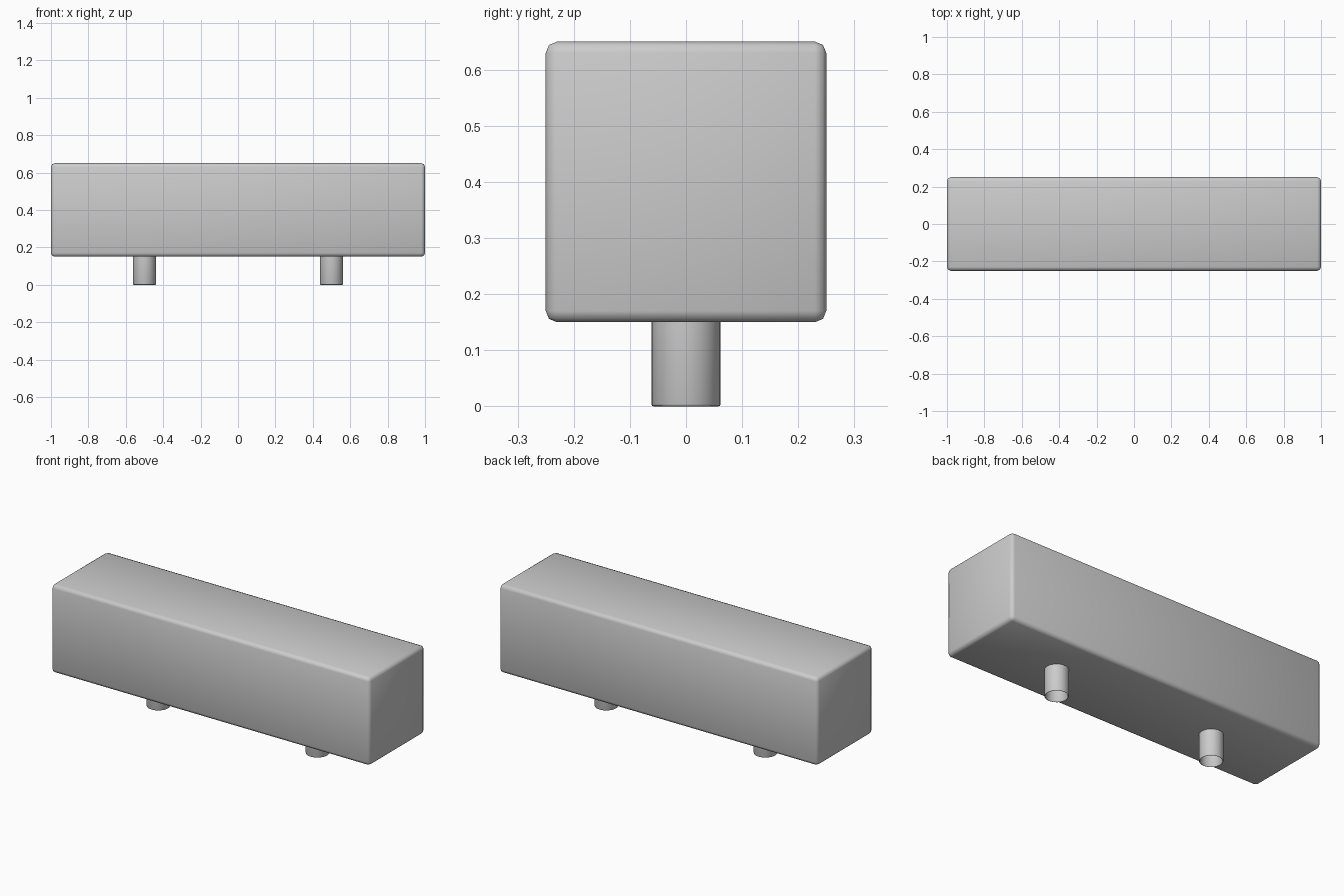
import bpy, bmesh, math

if "Cube" in bpy.data.objects:
    bpy.data.objects.remove(bpy.data.objects["Cube"])


def add_object(name, bm, angle):
    bmesh.ops.recalc_face_normals(bm, faces=bm.faces)
    mesh = bpy.data.meshes.new(name)
    bm.to_mesh(mesh)
    bm.free()
    obj = bpy.data.objects.new(name, mesh)
    bpy.context.collection.objects.link(obj)
    bpy.ops.object.select_all(action='DESELECT')
    obj.select_set(True)
    bpy.context.view_layer.objects.active = obj
    bpy.ops.object.shade_smooth_by_angle(angle=math.radians(angle))
    return obj


# Long block with softened edges
bm = bmesh.new()
bmesh.ops.create_cube(bm, size=1)
bmesh.ops.scale(bm, vec=(2, 0.5, 0.5), verts=bm.verts)
bmesh.ops.translate(bm, vec=(0, 0, 0.4), verts=bm.verts)
bmesh.ops.bevel(bm, geom=bm.edges[:], offset=0.02, offset_type='OFFSET',
                segments=2, profile=0.5, affect='EDGES', clamp_overlap=True)
add_object("body_block", bm, 60)

# Hollow tube pegs: a thin wall profile with a rounded lip, spun around z
PROFILE = [(0.0615, 0.155), (0.0615, 0.004), (0.0603, 0.001), (0.0575, 0),
           (0.0555, 0.002), (0.0555, 0.155)]


def add_peg(name, x, sides=32):
    bm = bmesh.new()
    rings = []
    for r, z in PROFILE:
        rings.append([bm.verts.new((x + r * math.cos(a), r * math.sin(a), z))
                      for a in (2 * math.pi * i / sides for i in range(sides))])
    for k in range(len(rings)):
        a, b = rings[k], rings[(k + 1) % len(rings)]
        for i in range(sides):
            j = (i + 1) % sides
            bm.faces.new((a[i], a[j], b[j], b[i]))
    add_object(name, bm, 50)


for side, x in (("left", -0.5), ("right", 0.5)):
    add_peg(side + "_peg", x)
